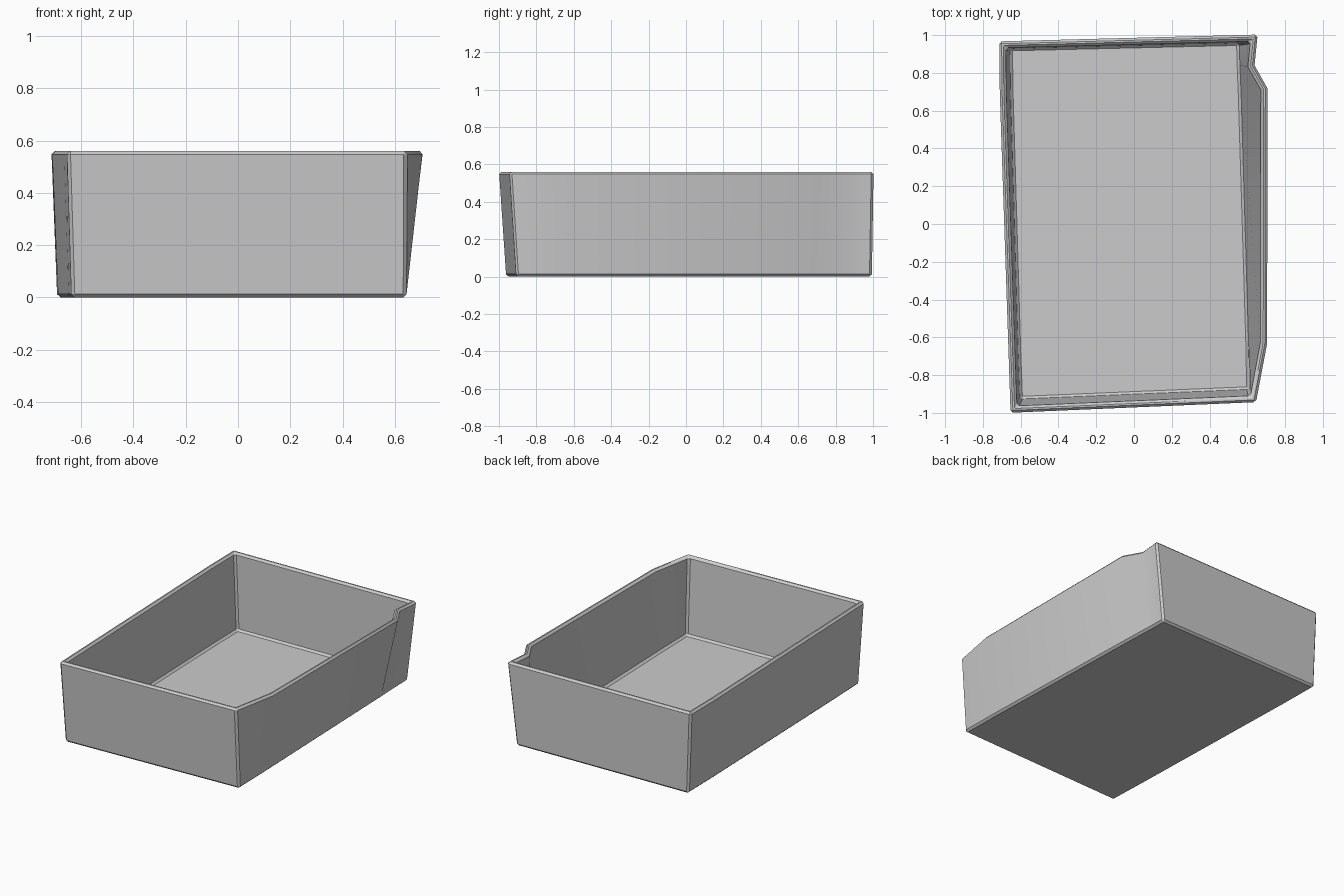
import bpy
import bmesh
from mathutils import Vector

if "Cube" in bpy.data.objects:
    bpy.data.objects.remove(bpy.data.objects["Cube"])

HEIGHT, FLOOR, WALL, CHAMFER = 0.56, 0.035, 0.035, 0.013

# Outline of the rim and of the base, counter-clockwise from the front left corner
rim = [(-0.654, -1.0), (0.646, -0.944), (0.706, -0.63), (0.708, 0.72),
       (0.64, 0.84), (0.656, 1.003), (-0.714, 0.967), (-0.711, 0.69), (-0.665, -0.67)]
base = [(-0.637, -0.962), (0.645, -0.908), (0.64, -0.63), (0.6, 0.69),
        (0.594, 0.84), (0.59, 0.994), (-0.692, 0.964), (-0.688, 0.69), (-0.648, -0.67)]


def inset(points, d):
    """Move a closed outline inward by an even distance."""
    pts = [Vector(p) for p in points]
    out = []
    for i, p in enumerate(pts):
        a = (p - pts[i - 1]).normalized()
        b = (pts[(i + 1) % len(pts)] - p).normalized()
        na, nb = Vector((-a.y, a.x)), Vector((-b.y, b.x))
        out.append(p + (na + nb) * d / (1 + na.dot(nb)))
    return out


# Tray shell: outside wall, rim, inside wall and floor
bm = bmesh.new()
levels = [(base, 0), (rim, HEIGHT), (inset(rim, WALL), HEIGHT), (inset(base, WALL), FLOOR)]
rings = [[bm.verts.new((p[0], p[1], z)) for p in pts] for pts, z in levels]
n = len(rim)
for low, high in zip(rings, rings[1:]):
    for i in range(n):
        j = (i + 1) % n
        bm.faces.new((low[i], low[j], high[j], high[i]))
bm.faces.new(rings[0][::-1])
bm.faces.new(rings[-1])
bm.normal_update()

# Narrow chamfer on the strong edges
strong = [e for e in bm.edges if e.calc_face_angle() > 0.8]
bmesh.ops.bevel(bm, geom=strong, offset=CHAMFER, segments=1, profile=0.5, affect='EDGES')
bmesh.ops.recalc_face_normals(bm, faces=bm.faces)

mesh = bpy.data.meshes.new("tray")
bm.to_mesh(mesh)
bm.free()
tray = bpy.data.objects.new("tray", mesh)
bpy.context.collection.objects.link(tray)
bpy.context.view_layer.objects.active = tray
tray.select_set(True)
bpy.ops.object.shade_smooth_by_angle(angle=0.5)
